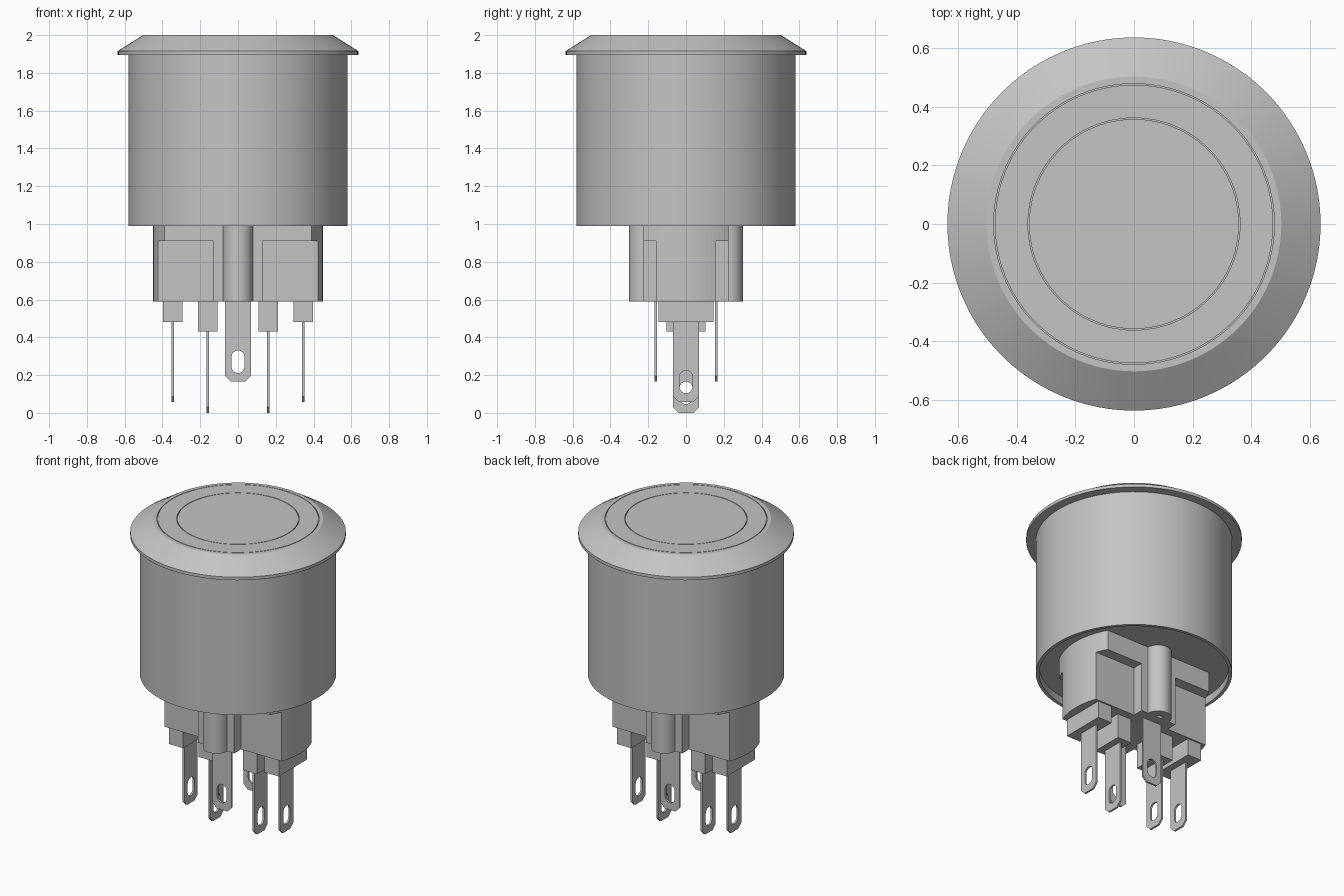
import bpy
import bmesh
from math import pi, sin, cos, asin, sqrt
from mathutils import Matrix

cube = bpy.data.objects.get("Cube")
if cube:
    bpy.data.objects.remove(cube)

grey = bpy.data.materials.new("light_grey")
grey.use_nodes = True
colour = (0.55, 0.55, 0.55, 1)
grey.diffuse_color = colour
grey.node_tree.nodes["Principled BSDF"].inputs["Base Color"].default_value = colour


def finish(name, bm):
    """Weld, tidy and link a bmesh as a named object."""
    bmesh.ops.remove_doubles(bm, verts=bm.verts, dist=0.0001)
    bmesh.ops.recalc_face_normals(bm, faces=bm.faces)
    mesh = bpy.data.meshes.new(name)
    bm.to_mesh(mesh)
    bm.free()
    mesh.materials.append(grey)
    obj = bpy.data.objects.new(name, mesh)
    bpy.context.collection.objects.link(obj)
    bpy.ops.object.select_all(action='DESELECT')
    obj.select_set(True)
    bpy.context.view_layer.objects.active = obj
    bpy.ops.object.shade_smooth_by_angle(angle=pi / 7)
    return obj


def lathe(name, profile, steps=96):
    """Spin a radius/height profile about the z axis."""
    bm = bmesh.new()
    verts = [bm.verts.new((r, 0, z)) for r, z in profile]
    edges = [bm.edges.new(pair) for pair in zip(verts, verts[1:])]
    bmesh.ops.spin(bm, geom=verts + edges, cent=(0, 0, 0), axis=(0, 0, 1),
                   angle=2 * pi, steps=steps)
    return finish(name, bm)


def prism(name, loops, depth, matrix):
    """Extrude outlines (later loops are holes), centred on local z."""
    curve = bpy.data.curves.new(name, 'CURVE')
    curve.dimensions = '2D'
    curve.fill_mode = 'BOTH'
    curve.extrude = depth / 2
    for loop in loops:
        spline = curve.splines.new('POLY')
        spline.points.add(len(loop) - 1)
        for point, (x, y) in zip(spline.points, loop):
            point.co = (x, y, 0, 1)
        spline.use_cyclic_u = True
    helper = bpy.data.objects.new(name + "_outline", curve)
    mesh = bpy.data.meshes.new_from_object(helper)
    bm = bmesh.new()
    bm.from_mesh(mesh)
    bm.transform(matrix)
    bpy.data.objects.remove(helper)
    bpy.data.curves.remove(curve)
    bpy.data.meshes.remove(mesh)
    return finish(name, bm)


def upright(name, loops, bottom, top, x=0, y=0):
    return prism(name, loops, top - bottom,
                 Matrix.Translation((x, y, (top + bottom) / 2)))


def arc(radius, start, end, count, cx=0, cy=0):
    return [(cx + radius * cos(start + (end - start) * i / count),
             cy + radius * sin(start + (end - start) * i / count))
            for i in range(count + 1)]


def circle(radius, count=32):
    return arc(radius, 0, 2 * pi, count)[:-1]


def rectangle(w, h):
    return [(-w, -h), (w, -h), (w, h), (-w, h)]


# Barrel with bevelled flange, two fine rings on top and a recessed base
BASE = 1.04


def groove(r):
    return [(r + 0.002, 2.0), (r + 0.002, 1.99), (r - 0.002, 1.99), (r - 0.002, 2.0)]


lathe("barrel_and_bezel",
      [(0, BASE), (0.56, BASE), (0.56, 0.99), (0.58, 0.99), (0.58, 1.895),
       (0.637, 1.895), (0.637, 1.915), (0.503, 2.0)]
      + groove(0.477) + groove(0.36) + [(0, 2.0)])

# Contact housing: flat-sided round block with four notched corners
R, FLAT, NOTCH, RIB, LEDGE, FOOT = 0.45, 0.225, 0.155, 0.13, 0.91, 0.59


def side_arc(half):
    a = asin(half / R)
    return arc(R, -a, a, 16)


def mirrored(points):
    return points + [(-x, -y) for x, y in points]


upright("housing_top", [mirrored(side_arc(FLAT))], LEDGE, BASE)
upright("housing_lower",
        [mirrored(side_arc(NOTCH) + [(RIB, NOTCH), (RIB, FLAT),
                                     (-RIB, FLAT), (-RIB, NOTCH)])],
        FOOT, LEDGE)

# Solder blade outline: chamfered tip and a slotted hole
W, CUT = 0.068, 0.03


def blade(name, x, y, tip, turn):
    height = FOOT + 0.02 - tip
    outline = [(-W + CUT, 0), (W - CUT, 0), (W, CUT), (W, height),
               (-W, height), (-W, CUT)]
    slot = (arc(0.034, 0, pi, 12, 0, 0.132) + arc(0.034, pi, 2 * pi, 12, 0, 0.08))
    matrix = (Matrix.Translation((x, y, tip)) @ Matrix.Rotation(turn, 4, 'Z')
              @ Matrix.Rotation(pi / 2, 4, 'X'))
    prism(name, [outline, slot], 0.012, matrix)


# Round posts and their blades at front and back
for side, s in (("front", -1), ("back", 1)):
    upright(side + "_post", [circle(0.08), circle(0.028, 16)], FOOT, BASE, 0, s * 0.222)
    blade(side + "_blade", 0, s * 0.16, 0.165, 0)

# Outer and inner terminals on both sides
for side, s in (("right", -1), ("left", 1)):
    for kind, x, half_y, bottom, tip in (("outer", 0.345, 0.145, 0.48, 0.058),
                                         ("inner", 0.16, 0.104, 0.43, 0.005)):
        upright(f"{side}_{kind}_block", [rectangle(0.051, half_y)],
                bottom, FOOT + 0.01, s * x, 0)
        blade(f"{side}_{kind}_blade", s * x, 0, tip if kind == "outer" else 0, pi / 2)
